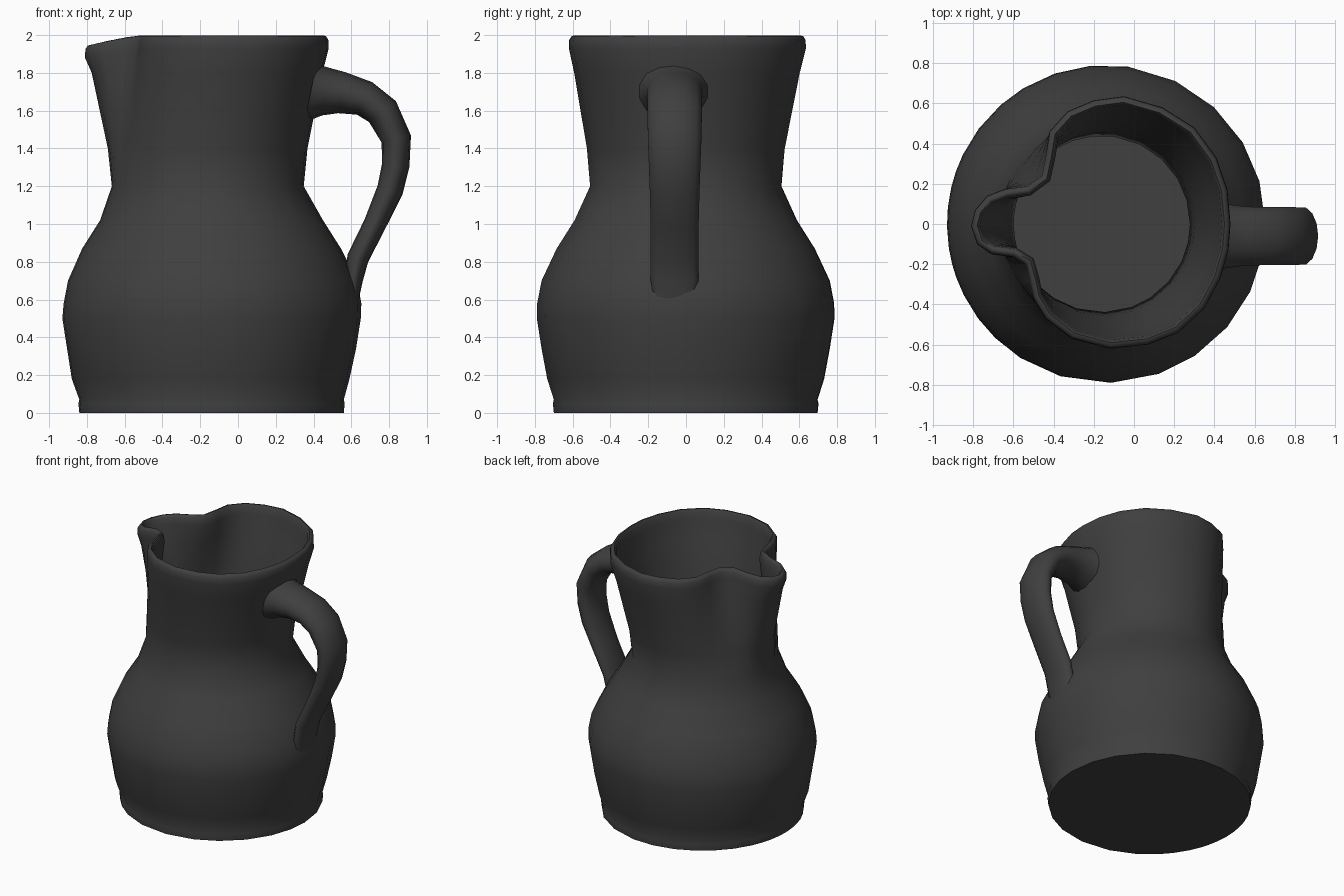
import bpy, bmesh, math
from mathutils import Vector

if "Cube" in bpy.data.objects:
    bpy.data.objects.remove(bpy.data.objects["Cube"])

clay = bpy.data.materials.new("dark_clay")
clay.diffuse_color = (0.05, 0.05, 0.05, 1)
clay.use_nodes = True
clay.node_tree.nodes["Principled BSDF"].inputs["Base Color"].default_value = clay.diffuse_color


def loft(name, rings, angle):
    """Skin a list of equal-length closed rings and cap both ends."""
    bm = bmesh.new()
    loops = [[bm.verts.new(p) for p in ring] for ring in rings]
    n = len(loops[0])
    for a, b in zip(loops, loops[1:]):
        for i in range(n):
            j = (i + 1) % n
            bm.faces.new((a[i], a[j], b[j], b[i]))
    bm.faces.new(loops[0][::-1])
    bm.faces.new(loops[-1])
    bmesh.ops.recalc_face_normals(bm, faces=bm.faces)
    mesh = bpy.data.meshes.new(name)
    bm.to_mesh(mesh)
    bm.free()
    obj = bpy.data.objects.new(name, mesh)
    bpy.context.collection.objects.link(obj)
    mesh.materials.append(clay)
    bpy.ops.object.select_all(action='DESELECT')
    bpy.context.view_layer.objects.active = obj
    obj.select_set(True)
    bpy.ops.object.shade_smooth_by_angle(angle=math.radians(angle))
    return obj


# Rim outline with the pinched pouring spout, seen from above
RIM = [(.48, 0), (.465, .17), (.41, .33), (.30, .48), (.14, .58), (-.05, .635),
       (-.20, .615), (-.33, .56), (-.42, .46), (-.44, .34), (-.46, .24), (-.53, .19),
       (-.64, .175), (-.73, .14), (-.79, .07), (-.81, -.01), (-.78, -.10), (-.71, -.15),
       (-.60, -.165), (-.54, -.20), (-.52, -.28), (-.50, -.37), (-.44, -.47), (-.31, -.57),
       (-.12, -.62), (.07, -.60), (.22, -.54), (.35, -.42), (.43, -.27), (.47, -.13)]
CX = -0.14


def jug_ring(z, radius, cx, blend, inset):
    """Circle blended toward the rim outline, then inset by a wall thickness."""
    flat = []
    for x, y in RIM:
        a = math.atan2(y, x - CX)
        c = Vector((cx + radius * math.cos(a), radius * math.sin(a)))
        flat.append(c.lerp(Vector((x, y)), blend))
    ring = []
    for i, p in enumerate(flat):
        t = (flat[(i + 1) % len(flat)] - flat[i - 1]).normalized()
        q = p + Vector((-t.y, t.x)) * inset
        dip = 0.05 * blend * max(0, min(1, (-p.x - 0.55) / 0.26)) if z > 1.85 else 0
        ring.append((q.x, q.y, z - dip))
    return ring


# Outer wall: height, radius, centre x, blend toward rim
PROFILE = [(0, .70, -.14, 0), (.05, .705, -.14, 0), (.07, .70, -.14, 0), (.18, .735, -.145, 0),
           (.34, .765, -.14, 0), (.50, .79, -.14, 0), (.58, .788, -.135, 0), (.70, .765, -.135, 0),
           (.87, .685, -.14, 0), (1.02, .59, -.14, 0), (1.20, .508, -.16, 0),
           (1.40, .508, -.16, .15), (1.60, .508, -.16, .45), (1.80, .508, -.16, .75),
           (1.93, .508, -.16, 1)]
rings = [jug_ring(*p, 0) for p in PROFILE]
# Rounded lip
for z, inset in ((1.975, .002), (1.995, .015), (1.998, .03), (1.98, .043)):
    rings.append(jug_ring(z, .508, -.16, 1, inset))
# Inner wall follows the outer one down to the floor
for z, r, cx, b in reversed(PROFILE[3:]):
    rings.append(jug_ring(z, r, cx, b, .07 - .02 * b))
rings.append(jug_ring(.08, .63, -.14, 0, 0))
loft("jug_body", rings, 65)

# Handle path: x, z, half thickness, half width
PATH = [(.385, 1.70, .165, .19), (.45, 1.705, .13, .165), (.55, 1.695, .11, .15),
        (.67, 1.665, .095, .148), (.765, 1.595, .09, .148), (.838, 1.45, .08, .145),
        (.835, 1.31, .073, .14), (.805, 1.18, .07, .135), (.725, 1.0, .06, .13),
        (.635, .82, .058, .13), (.61, .70, .05, .13), (.61, .58, .025, .11)]
rings = []
for i, (x, z, th, w) in enumerate(PATH):
    a, b = PATH[max(i - 1, 0)], PATH[min(i + 1, len(PATH) - 1)]
    t = Vector((b[0] - a[0], b[1] - a[1])).normalized()
    if i == 0:
        t = Vector((.98, -.2)).normalized()
    ring = []
    for k in range(14):
        ang = math.tau * k / 14
        u, v = th * math.cos(ang), w * math.sin(ang)
        ring.append((x - t.y * u, -.06 + v, z + t.x * u))
    rings.append(ring)
loft("handle", rings, 60)
